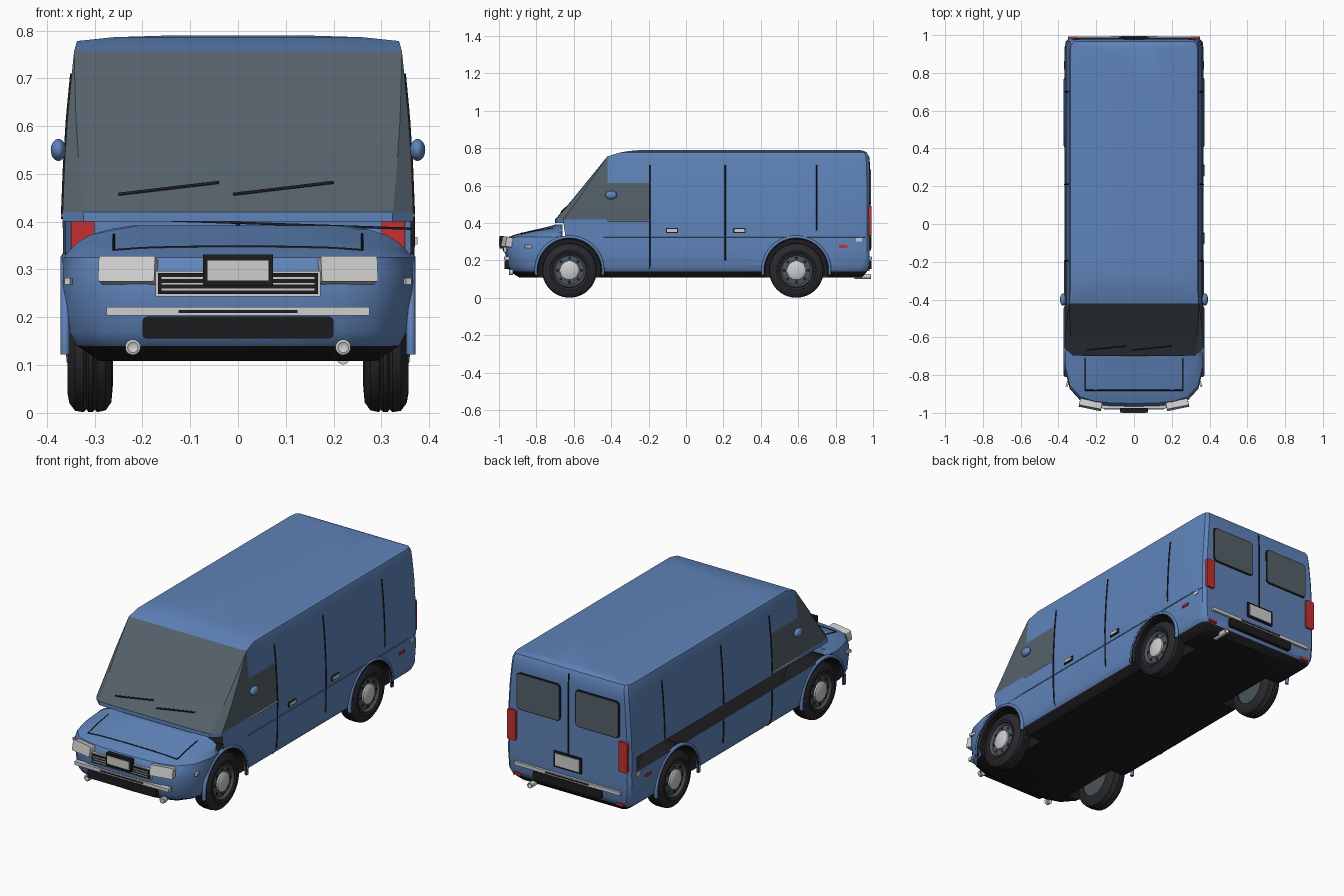
import bpy, bmesh, math
from mathutils import Vector
from mathutils.bvhtree import BVHTree

if "Cube" in bpy.data.objects:
    bpy.data.objects.remove(bpy.data.objects["Cube"], do_unlink=True)


def material(name, *rgb):
    m = bpy.data.materials.new(name)
    m.use_nodes = True
    m.diffuse_color = (*rgb, 1)
    m.node_tree.nodes["Principled BSDF"].inputs["Base Color"].default_value = (*rgb, 1)
    return m


BLUE = material("body blue", .115, .23, .49)
GLASS = material("tinted glass", .09, .12, .145)
BLACK = material("black trim", .012, .012, .014)
RUBBER = material("tyre rubber", .022, .022, .026)
RIM = material("rim grey", .07, .09, .105)
LIGHT = material("light grey", .62, .62, .62)
RED = material("lamp red", .55, .03, .03)


def finish(name, bm, mats, angle=35):
    bmesh.ops.recalc_face_normals(bm, faces=bm.faces)
    me = bpy.data.meshes.new(name)
    bm.to_mesh(me)
    bm.free()
    ob = bpy.data.objects.new(name, me)
    bpy.context.collection.objects.link(ob)
    for m in mats:
        me.materials.append(m)
    smooth(ob, angle)
    return ob


def smooth(ob, angle=35):
    bpy.ops.object.select_all(action='DESELECT')
    ob.select_set(True)
    bpy.context.view_layer.objects.active = ob
    bpy.ops.object.shade_smooth_by_angle(angle=math.radians(angle))


def ring(w, f, r, nose, sides):
    """Plan outline: nose, sides and rounded tail, mirrored in x."""
    half = [(a * w, f + d) for a, d in nose] + [(w, y) for y in sides]
    half += [(w, r - .05), (.985 * w, r - .015), (.94 * w, r), (0, r)]
    out, last = [], f
    for x, y in half:
        last = min(max(y, last), r)
        out.append((x, last))
    return out + [(-x, y) for x, y in out[-2:0:-1]]


def loft(levels, nose, sides, bottom, top):
    bm = bmesh.new()
    rings = [[bm.verts.new((x, y, z)) for x, y in ring(w, f, r, nose(z), sides)]
             for z, w, f, r in levels]
    for a, b in zip(rings, rings[1:]):
        for i in range(len(a)):
            j = (i + 1) % len(a)
            bm.faces.new((a[i], a[j], b[j], b[i]))
    if bottom:
        bm.faces.new(rings[0])
    if top:
        bm.faces.new(rings[-1])
    bmesh.ops.remove_doubles(bm, verts=bm.verts, dist=.0005)
    bmesh.ops.recalc_face_normals(bm, faces=bm.faces)
    return bm


def box(name, c, s, mat, turn=0, bevel=0, tilt=0):
    bm = bmesh.new()
    bmesh.ops.create_cube(bm, size=1)
    bmesh.ops.scale(bm, vec=s, verts=bm.verts)
    if bevel:  # round the corners as seen along y
        es = [e for e in bm.edges if abs(e.verts[0].co.y - e.verts[1].co.y) > 1e-5]
        bmesh.ops.bevel(bm, geom=es, offset=bevel, segments=3, profile=.5, affect='EDGES')
    ob = finish(name, bm, [mat])
    ob.location, ob.rotation_euler = c, (tilt, 0, turn)
    return ob


def lathe(name, profile, mat, side, loc, axis='X'):
    bm = bmesh.new()
    vs = [bm.verts.new((side * x, 0, r)) for x, r in profile]
    es = [bm.edges.new(p) for p in zip(vs, vs[1:])]
    bmesh.ops.spin(bm, geom=vs + es, cent=(0, 0, 0), axis=(1, 0, 0),
                   angle=2 * math.pi, steps=40)
    bmesh.ops.remove_doubles(bm, verts=bm.verts, dist=.0001)
    ob = finish(name, bm, [mat])
    ob.location = loc
    if axis == 'Y':
        ob.rotation_euler.z = math.pi / 2
    return ob


def tube(name, pts, mat, radius):
    cu = bpy.data.curves.new(name, 'CURVE')
    cu.dimensions, cu.bevel_depth, cu.bevel_resolution = '3D', radius, 1
    cu.use_fill_caps = True
    sp = cu.splines.new('POLY')
    sp.points.add(len(pts) - 1)
    for p, co in zip(sp.points, pts):
        p.co = (*co, 1)
    cu.materials.append(mat)
    ob = bpy.data.objects.new(name, cu)
    bpy.context.collection.objects.link(ob)
    return ob


# Upper body with windscreen, cab windows and roof
def cab_nose(z):
    t = min(max((.76 - z) / .35, 0), 1)
    return [(0, 0), (.6, 0), (1 - .12 * t, .005 * t), (1, .045 * t)]


upper_levels = [(.325, .366, -.69, .982), (.40, .367, -.70, .982), (.42, .367, -.70, .982),
                (.52, .363, -.612, .982), (.615, .357, -.535, .982), (.71, .348, -.458, .98),
                (.757, .343, -.42, .977), (.778, .337, -.35, .966), (.786, .26, -.30, .95),
                (.79, .13, -.25, .93)]
bm = loft(upper_levels, cab_nose, [-.42, -.195, .21, .70], False, True)
gone = []
for f in bm.faces:
    c = f.calc_center_median()
    if c.z < .40 and (c.y < -.6 or (c.x < -.3 and c.y < .93)):
        gone.append(f)
    screen = c.y < -.42 and .42 < c.z < .757
    door = c.y < -.195 and .42 < c.z < .615
    f.material_index = int(screen or door)
bmesh.ops.delete(bm, geom=gone, context='FACES')
upper = finish("upper_body", bm, [BLUE, GLASS], 28)

# Lower body with cut wheel arches
AXLES, HUB, ARCH = (-.623, .59), .147, .172


def low_nose(z):
    return [(0, 0), (.35, .003), (.58, .012), (.78, .035), (.93, .095), (1, .2)]


lower_levels = [(.108, .31, -.89, .94), (.14, .35, -.94, .968), (.17, .361, -.96, .98),
                (.25, .366, -.968, .982), (.30, .366, -.966, .982), (.325, .365, -.95, .982)]
bm = loft(lower_levels, low_nose, [-.42, -.195, .21, .70], True, True)
lower = finish("lower_body", bm, [BLUE, BLACK])
cut = bmesh.new()
for y in AXLES:
    for s in (-1, 1):
        new = bmesh.ops.create_cone(cut, cap_ends=True, segments=48, radius1=ARCH, radius2=ARCH, depth=.3)
        for v in new['verts']:
            v.co = Vector((v.co.z + s * .38, v.co.x + y, v.co.y + HUB))
cutter = finish("arch_cutter", cut, [BLACK])
cutter.hide_render = True
mod = lower.modifiers.new("arches", 'BOOLEAN')
mod.object, mod.operation, mod.solver = cutter, 'DIFFERENCE', 'EXACT'
deps = bpy.context.evaluated_depsgraph_get()
bm = bmesh.new()
bm.from_mesh(bpy.data.meshes.new_from_object(lower.evaluated_get(deps)))
for o in (lower, cutter):
    bpy.data.objects.remove(o, do_unlink=True)
bmesh.ops.delete(bm, geom=[f for f in bm.faces if f.calc_center_median().z > .324], context='FACES')
for f in bm.faces:
    c, n = f.calc_center_median(), f.normal
    well = any(math.hypot(c.y - y, c.z - HUB) < ARCH + .004 for y in AXLES)
    inner = abs(n.x) > .9 and abs(c.x) < .25
    f.material_index = int(c.z < .14 or inner or (well and abs(n.x) < .5))
lower = finish("lower_body", bm, [BLUE, BLACK])

# Bonnet
hood_levels = [(.325, .365, -.95, -.66), (.34, .353, -.91, -.66), (.355, .338, -.85, -.66),
               (.372, .31, -.775, -.66), (.384, .27, -.725, -.66), (.392, .22, -.70, -.66)]
hood = finish("bonnet", loft(hood_levels, low_nose, [], False, True), [BLUE])

deps = bpy.context.evaluated_depsgraph_get()
TREES = [BVHTree.FromObject(o, deps) for o in (upper, lower, hood)]


def seam(name, a, b, direction, mat=BLACK, radius=.004, n=14):
    """Line from a to b, projected onto the body along a direction."""
    pts = []
    for i in range(n + 1):
        hits = [t.ray_cast(Vector(a).lerp(Vector(b), i / n), Vector(direction)) for t in TREES]
        hits = [h for h in hits if h[0]]
        if hits:
            pts.append(min(hits, key=lambda h: h[3])[0])
    if len(pts) > 1:
        tube(name, pts, mat, radius)


# Door, bonnet and rear seams
for s in (-1, 1):
    for y, z0 in ((-.195, .13), (.21, .20), (.70, .36)):
        low = z0 if s > 0 or z0 > .35 else .405
        seam("door_seam", (s, y, low), (s, y, .71), (-s, 0, 0))
        if s < 0 and z0 < .3:
            seam("lower_door_seam", (s, y, z0), (s, y, .32), (-s, 0, 0))
    seam("window_sill", (s, -.42, .413), (s, -.195, .413), (-s, 0, 0), LIGHT)
    seam("bonnet_side_seam", (s * .26, -.88, 1), (s * .26, -.71, 1), (0, 0, -1), radius=.003)
    seam("wiper", (-.25 if s < 0 else -.01, -2, .457), (-.04 if s < 0 else .20, -2, .482), (0, 1, 0))
seam("bonnet_front_seam", (-.26, -.88, 1), (.26, -.88, 1), (0, 0, -1), radius=.003)
seam("rear_door_seam", (0, 2, .34), (0, 2, .76), (0, -1, 0))
seam("belt_seam", (1, -.44, .326), (1, .96, .326), (-1, 0, 0), BLUE, .003)

# Wheels and arch lips
TYRE = [(-.095, .09), (-.092, .125), (-.08, .142), (-.062, .146), (-.058, .14), (-.052, .146),
        (-.044, .146), (-.04, .14), (-.034, .146), (-.016, .143), (-.004, .127), (0, .105), (-.006, .092),
        (-.02, .088)]
DISC = [(-.09, 0), (-.09, .09), (-.012, .092), (-.006, .088), (-.016, .078), (-.012, .05), (-.012, 0)]
CAP = [(-.02, .052), (-.004, .05), (.002, .04), (.004, 0)]
for s in (-1, 1):
    for y in AXLES:
        place = (s * .357, y, HUB)
        lathe("tyre", TYRE, RUBBER, s, place)
        lathe("wheel_rim", DISC, RIM, s, place)
        lathe("hub_cap", CAP, LIGHT, s, place)
        for k in range(8):
            a = k * math.pi / 4
            spot = (s * .345, y + .065 * math.cos(a), HUB + .065 * math.sin(a))
            lathe("rim_hole", [(0, .008), (.001, .008), (.001, 0)], BLACK, s, spot)
        arc = [math.radians(-8 + 196 * i / 30) for i in range(31)]
        tube("arch_lip", [(s * .362, y + .178 * math.cos(a), HUB + .178 * math.sin(a)) for a in arc], BLUE, .01)
        tube("arch_edge", [(s * .366, y + .17 * math.cos(a), HUB + .17 * math.sin(a)) for a in arc], BLACK, .005)

    # Mirrors, lamps and markers on each side
    bm = bmesh.new()
    bmesh.ops.create_uvsphere(bm, u_segments=24, v_segments=12, radius=1)
    bmesh.ops.scale(bm, vec=(.016, .032, .023), verts=bm.verts)
    finish("door_mirror", bm, [BLUE]).location = (s * .376, -.40, .55)
    box("headlamp", (s * .23, -.957, .298), (.12, .035, .054), LIGHT, s * .2, .004, -.2)
    lathe("fog_lamp", [(0, .016), (.02, .016), (.022, .011), (.016, 0)], LIGHT, -1, (s * .22, -.925, .137), 'Y')
    box("front_marker", (s * .352, -.845, .275), (.012, .035, .014), LIGHT, s * .32)
    box("rear_marker", (s * .367, .84, .275), (.008, .045, .014), RED)
    box("rear_side_lamp", (s * .365, .925, .31), (.008, .03, .018), LIGHT)
    box("tail_lamp", (s * .325, .982, .41), (.05, .022, .16), RED, 0, .008)
    box("rear_reflector", (s * .30, .97, .15), (.045, .02, .014), RED)
    box("rear_window_frame", (s * .172, .982, .595), (.258, .006, .196), BLACK, 0, .02)
    box("rear_window", (s * .172, .984, .595), (.246, .008, .184), GLASS, 0, .016)

# Sliding and front door handles
for y in (-.075, .285):
    box("handle_surround", (.366, y, .36), (.01, .066, .026), BLACK)
    box("door_handle", (.37, y, .36), (.012, .054, .016), LIGHT)

# Grille and front bumper
box("grille_frame", (0, -.964, .27), (.345, .02, .054), LIGHT, 0, .003)
box("grille_mesh", (0, -.968, .27), (.335, .02, .044), BLACK)
for z in (.258, .27, .282):
    box("grille_bar", (0, -.971, z), (.32, .02, .004), LIGHT)
box("front_plate_frame", (0, -.985, .298), (.146, .024, .066), BLACK)
box("front_plate", (0, -.994, .298), (.128, .012, .042), LIGHT)
for sgn, y in ((-1, -.958), (1, .98)):
    box("bumper_strip", (0, y, .212), (.55 if sgn < 0 else .62, .026, .018), LIGHT)
    box("bumper_insert", (0, y + sgn * .012, .212), (.25, .006, .007), BLACK)
    box("bumper_grip", (0, y - .003 * sgn, .178), (.40, .03, .046), BLACK, 0, .01)

# Rear plate and exhaust
box("rear_plate_frame", (0, .984, .295), (.16, .01, .084), BLACK)
box("rear_plate", (0, .987, .295), (.14, .01, .064), LIGHT)
lathe("exhaust_pipe", [(0, 0), (0, .014), (.09, .014), (.09, .01), (.07, 0)], LIGHT, 1, (.22, .90, .115), 'Y')
